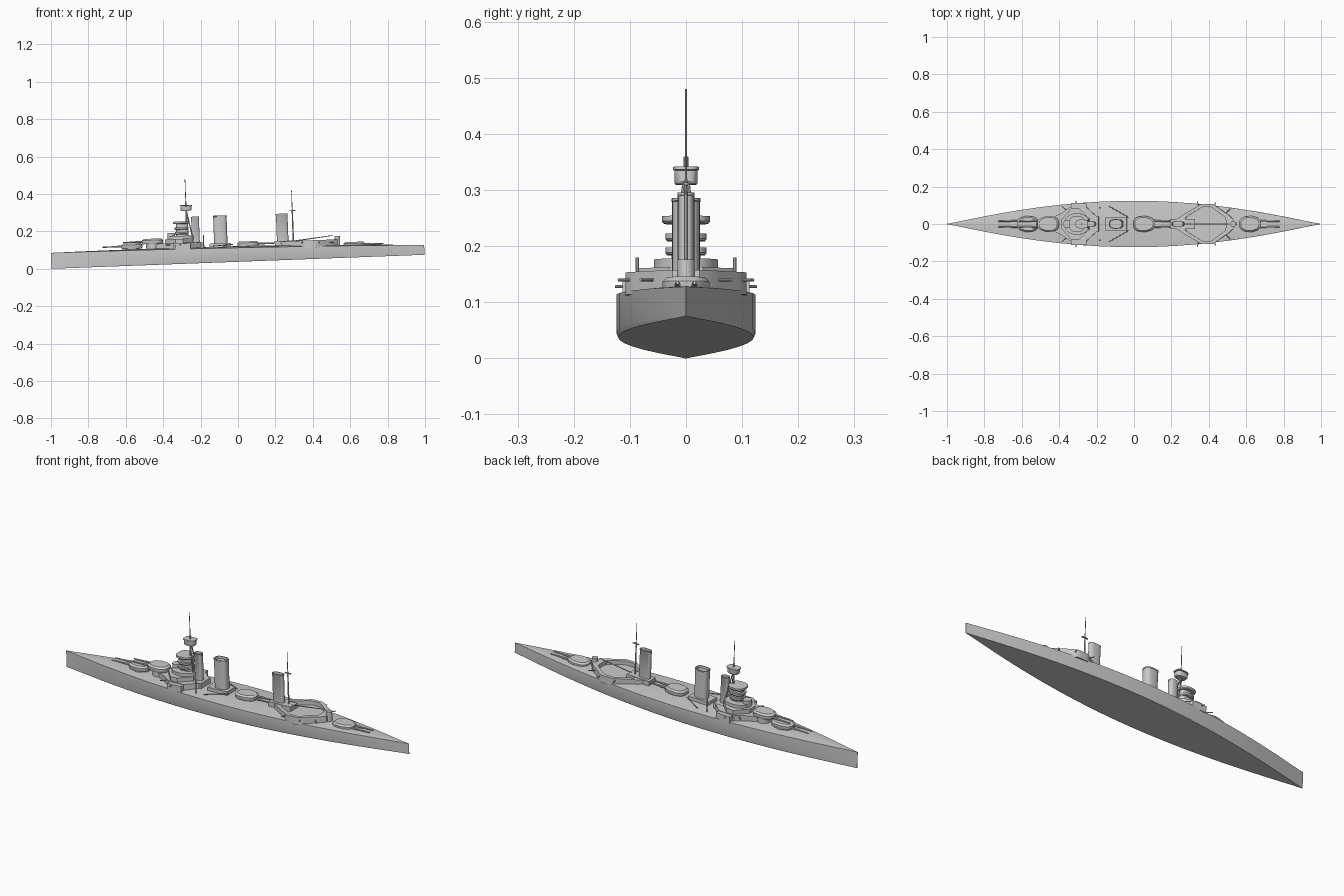
import bpy, bmesh, math
from mathutils import Matrix, Vector

if "Cube" in bpy.data.objects:
    bpy.data.objects.remove(bpy.data.objects["Cube"])

TRIM = 0.0375  # the ship sits slightly bow-down
parts = []
grey = bpy.data.materials.new("hull_grey")
grey.use_nodes = True
grey.diffuse_color = (0.6, 0.6, 0.6, 1)
grey.node_tree.nodes["Principled BSDF"].inputs["Base Color"].default_value = (0.6, 0.6, 0.6, 1)


def finish(name, bm):
    bmesh.ops.recalc_face_normals(bm, faces=bm.faces)
    mesh = bpy.data.meshes.new(name)
    bm.to_mesh(mesh)
    bm.free()
    mesh.materials.append(grey)
    obj = bpy.data.objects.new(name, mesh)
    bpy.context.collection.objects.link(obj)
    parts.append(obj)
    return obj


def lift(x):
    return TRIM * (1 + x)


def mirror(half):
    """Close a half outline (y >= 0) into a symmetric loop."""
    return half + [(x, -y) for x, y in reversed(half) if y > 1e-6]


def stack(name, loop, levels, cx=0, cy=0):
    """Loft one outline through (height, scale) levels, capped at both ends."""
    bm = bmesh.new()
    rings = [[bm.verts.new((cx + x * s, cy + y * s, z - lift(cx))) for x, y in loop] for z, s in levels]
    n = len(loop)
    for a, b in zip(rings, rings[1:]):
        for i in range(n):
            bm.faces.new((a[i], a[(i + 1) % n], b[(i + 1) % n], b[i]))
    bm.faces.new(rings[0])
    bm.faces.new(rings[-1])
    return finish(name, bm)


def oval(rx, ry, n=16, power=1.0):
    pts = []
    for i in range(n):
        a = math.tau * (i + 0.5) / n
        c, s = math.cos(a), math.sin(a)
        pts.append((rx * math.copysign(abs(c) ** power, c), ry * math.copysign(abs(s) ** power, s)))
    return pts


def box(name, x0, x1, half_y, z0, z1, cy=0):
    cx, hx = (x0 + x1) / 2, (x1 - x0) / 2
    return stack(name, mirror([(-hx, half_y), (hx, half_y)]), [(z0, 1), (z1, 1)], cx, cy)


def rod(name, a, b, r0, r1=None, sides=8):
    a, b = [Vector((p[0], p[1], p[2] - lift(p[0]))) for p in (a, b)]
    bm = bmesh.new()
    rot = (b - a).to_track_quat('Z', 'Y').to_matrix().to_4x4()
    bmesh.ops.create_cone(bm, cap_ends=True, segments=sides, radius1=r0, radius2=r1 or r0,
                          depth=(b - a).length, matrix=Matrix.Translation((a + b) / 2) @ rot)
    return finish(name, bm)


# Hull: flat bottom, upright sides, lightly cambered deck
def beam(x):
    return 0.124 * (1 - abs(x) ** 1.95) ** 1.08


def deck(x):
    return 0.075 - 0.016 * x - 0.006 * x * x


bm = bmesh.new()
sections = []
STEPS = 40
for i in range(STEPS + 1):
    x = -0.998 + 1.996 * i / STEPS
    b, d = max(beam(x), 0.001), deck(x)
    shape = [(0, 0), (0.97, 0), (1, 0.008), (1, d), (0.5, d + 0.05 * b), (0, d + 0.07 * b)]
    loop = shape + [(-y, z) for y, z in shape[-2:0:-1]]
    sections.append([bm.verts.new((x, y * b, z)) for y, z in loop])
n = len(sections[0])
for a, b in zip(sections, sections[1:]):
    for i in range(n):
        bm.faces.new((a[i], a[(i + 1) % n], b[(i + 1) % n], b[i]))
bm.faces.new(sections[0])
bm.faces.new(sections[-1])
finish("hull", bm)


# Main gun turrets, each facing bow (-1) or stern (+1)
def turret(name, cx, z, facing):
    half = [(0.058, 0.018), (0.046, 0.032), (0.015, 0.042), (-0.025, 0.041), (-0.046, 0.03), (-0.055, 0.015)]
    loop = mirror([(facing * x, y) for x, y in half])
    stack(name, loop, [(z, 0.94), (z + 0.006, 1), (z + 0.02, 1), (z + 0.028, 0.82)], cx)
    stack(name + "_barbette", oval(0.036, 0.036, 20), [(z - 0.04, 1), (z + 0.002, 1)], cx)
    for side in (-1, 1):
        y, h = side * 0.015, z + 0.013
        def at(d):
            return (cx + facing * d, y, h + facing * TRIM * d)
        rod(name + "_gun_sleeve", at(0.04), at(0.092), 0.006, 0.005)
        rod(name + "_gun_barrel", at(0.09), at(0.158), 0.004, 0.003)


turret("bow_turret", -0.562, 0.108, -1)
turret("raised_bow_turret", -0.452, 0.133, -1)
turret("midship_turret", 0.055, 0.119, 1)
turret("stern_turret", 0.622, 0.116, 1)

# Forward superstructure, stepped decks
FX = -0.31
stack("forward_casemate_deck", mirror([(-0.13, 0.03), (-0.07, 0.06), (-0.03, 0.09), (0.06, 0.09), (0.12, 0.035)]),
      [(0.095, 1), (0.138, 1)], FX)
box("forward_cross_deck", -0.33, -0.25, 0.113, 0.1, 0.136)
stack("forward_shelter_deck", mirror([(-0.075, 0.022), (-0.02, 0.085), (0.02, 0.085), (0.075, 0.03)]),
      [(0.135, 1), (0.16, 1)], FX)
stack("conning_house", oval(0.07, 0.058, 20), [(0.155, 1), (0.176, 1)], -0.3)
stack("conning_tower", oval(0.02, 0.022, 16), [(0.13, 1), (0.192, 1)], -0.352)

# Bridge tower with overhanging platforms
stack("bridge_tower", oval(0.034, 0.026, 16, 0.7), [(0.17, 1), (0.245, 0.95)], -0.292)
for k, (z, height, rx, ry) in enumerate([(0.184, 0.013, 0.036, 0.037), (0.209, 0.013, 0.038, 0.037),
                                         (0.24, 0.013, 0.044, 0.043)]):
    stack("bridge_platform_%d" % (k + 1), oval(rx, ry, 16, 0.75),
          [(z, 0.92), (z + 0.004, 1), (z + height, 1)], -0.296)

# Fore mast with spotting top
MX = -0.267
rod("fore_mast", (MX, 0, 0.16), (MX, 0, 0.36), 0.006, 0.004)
rod("fore_topmast", (MX, 0, 0.35), (MX, 0, 0.48), 0.0022, 0.0015)
for side in (-1, 1):
    rod("fore_mast_strut", (MX + 0.03, side * 0.022, 0.16), (MX, side * 0.003, 0.32), 0.003)
stack("spotting_top", oval(0.029, 0.021, 16, 0.6), [(0.31, 0.9), (0.314, 1), (0.334, 1)], MX)
stack("spotting_top_roof", oval(0.034, 0.023, 16, 0.6), [(0.336, 1), (0.341, 1)], MX)


# Funnels, with an open recessed mouth
def funnel(name, cx, rx, ry, z0, z1):
    stack(name, oval(rx, ry, 24, 0.7), [(z0, 1), (z1 - 0.006, 1), (z1 - 0.005, 1.04), (z1, 1.04),
                                        (z1, 0.88), (z1 - 0.012, 0.86)], cx)


funnel("forward_funnel", -0.221, 0.021, 0.016, 0.11, 0.279)
funnel("middle_funnel", -0.088, 0.036, 0.025, 0.11, 0.285)
funnel("aft_funnel", 0.243, 0.031, 0.015, 0.12, 0.295)

# Low houses beneath the funnels
box("forward_funnel_house", -0.25, -0.185, 0.04, 0.1, 0.142)
box("middle_funnel_house", -0.15, -0.035, 0.036, 0.1, 0.136)
box("aft_funnel_house", 0.2, 0.33, 0.028, 0.11, 0.15)

# Aft casemate: hexagonal parapet around a sunken rounded deck
AX = 0.385
RIM = 40


def hexagon(a):
    corners = mirror([(-0.155, 0.028), (-0.02, 0.108), (0.04, 0.108), (0.15, 0.03)])
    d = Vector((math.cos(a), math.sin(a)))
    best = 9
    for p, q in zip(corners, corners[1:] + corners[:1]):
        p, e = Vector(p), Vector(q) - Vector(p)
        det = d.cross(e) if abs(d.cross(e)) > 1e-9 else 1e-9
        t, u = p.cross(e) / det, p.cross(d) / det
        if t > 0 and -1e-6 <= u <= 1 + 1e-6:
            best = min(best, t)
    return d * best


bm = bmesh.new()
rings = []
for z, inner in ((0.112, False), (0.152, False), (0.152, True), (0.131, True)):
    ring = []
    for i in range(RIM):
        a = math.tau * i / RIM
        p = hexagon(a)
        if inner:
            p = Vector((min(max(p.x * 0.8, -0.105), 0.11), p.y * 0.84))
        ring.append(bm.verts.new((AX + p.x, p.y, z - lift(AX))))
    rings.append(ring)
for a, b in zip(rings, rings[1:]):
    for i in range(RIM):
        bm.faces.new((a[i], a[(i + 1) % RIM], b[(i + 1) % RIM], b[i]))
bm.faces.new(rings[-1])
bm.faces.new(rings[0])
finish("aft_casemate", bm)

# Aft mast, crosstree, derrick and lookout post
AM = 0.3
rod("aft_mast", (AM, 0, 0.13), (AM, 0, 0.32), 0.004, 0.003)
rod("aft_topmast", (AM, 0, 0.31), (AM, 0, 0.42), 0.002, 0.0015)
box("aft_crosstree", AM - 0.015, AM + 0.018, 0.004, 0.309, 0.313)
rod("aft_derrick", (AM, 0, 0.148), (0.51, 0, 0.178), 0.003, 0.002)
stack("aft_lookout_post", oval(0.015, 0.015), [(0.12, 1), (0.176, 1)], 0.535)

# Paired fittings: boat posts, booms and secondary guns
for side in (-1, 1):
    rod("boat_post", (-0.18, side * 0.087, 0.1), (-0.18, side * 0.087, 0.18), 0.003)
    rod("boat_boom", (-0.13, side * 0.095, 0.122), (-0.025, side * 0.035, 0.13), 0.002)
    for gx, gy, face in ((-0.355, 0.07, -1), (-0.3, 0.1, -0.3), (0.35, 0.095, -0.3),
                         (0.43, 0.09, 0.4), (0.49, 0.055, 1)):
        z = 0.128 if gx < 0 else 0.14
        rod("secondary_gun", (gx, side * gy, z), (gx + 0.028 * face, side * (gy + 0.026), z), 0.0025)

# Trim the whole ship, then shade with sharp edges kept
tilt = Matrix.Translation((0, 0, TRIM)) @ Matrix.Rotation(-TRIM, 4, 'Y')
for obj in bpy.context.selected_objects:
    obj.select_set(False)
for obj in parts:
    obj.data.transform(tilt)
    obj.select_set(True)
bpy.context.view_layer.objects.active = parts[0]
bpy.ops.object.shade_smooth_by_angle(angle=math.radians(35))
